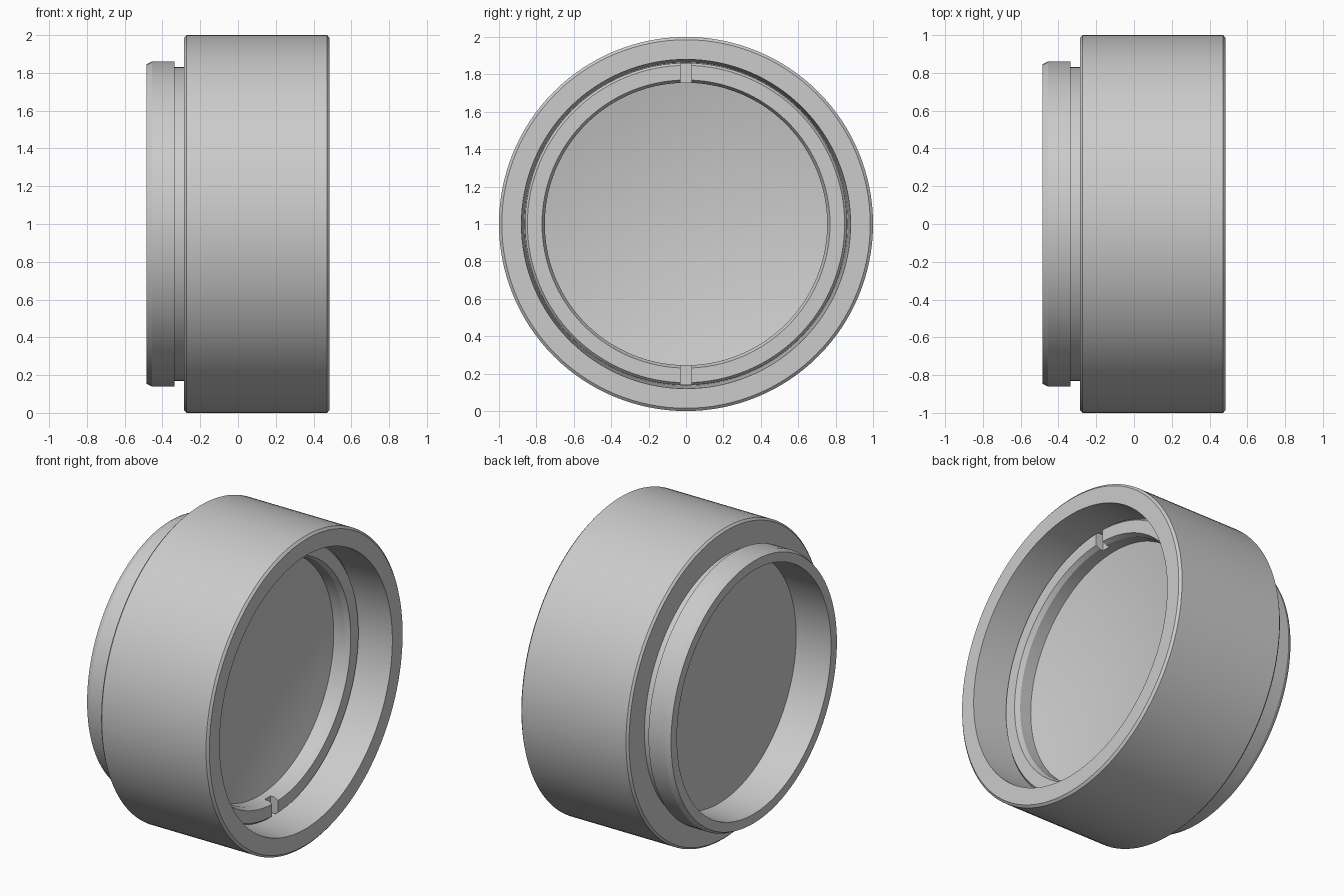
import bpy, bmesh, math

old = bpy.data.objects.get("Cube")
if old:
    bpy.data.objects.remove(old, do_unlink=True)

grey = bpy.data.materials.new("plain grey")
grey.use_nodes = True
colour = (0.6, 0.6, 0.6, 1)
grey.diffuse_color = colour
grey.node_tree.nodes["Principled BSDF"].inputs["Base Color"].default_value = colour

SEGMENTS = 128


def lathe(name, profile, closed=True):
    """Spin a profile of (x, radius) points around the x axis at z = 1."""
    bm = bmesh.new()
    verts = [bm.verts.new((x, 0, r)) for x, r in profile]
    edges = [bm.edges.new(pair) for pair in zip(verts, verts[1:])]
    if closed:
        edges.append(bm.edges.new((verts[-1], verts[0])))
    bmesh.ops.spin(bm, geom=verts + edges, cent=(0, 0, 0), axis=(1, 0, 0),
                   angle=2 * math.pi, steps=SEGMENTS, use_merge=True)
    bmesh.ops.remove_doubles(bm, verts=bm.verts, dist=1e-5)
    bmesh.ops.recalc_face_normals(bm, faces=bm.faces)
    mesh = bpy.data.meshes.new(name)
    bm.to_mesh(mesh)
    bm.free()
    mesh.materials.append(grey)
    obj = bpy.data.objects.new(name, mesh)
    obj.location.z = 1
    bpy.context.collection.objects.link(obj)
    return obj


def select_only(obj):
    bpy.ops.object.select_all(action="DESELECT")
    obj.select_set(True)
    bpy.context.view_layer.objects.active = obj


# Barrel with rear mounting flange, neck and tapered front bore
barrel = lathe("barrel", [
    (-0.485, 0.845), (-0.455, 0.86), (-0.335, 0.86), (-0.335, 0.83), (-0.285, 0.83),
    (-0.285, 0.987), (-0.272, 1.0), (0.472, 1.0), (0.485, 0.985), (0.485, 0.88),
    (0.15, 0.864), (0.15, 0.755), (-0.24, 0.755), (-0.24, 0.78), (-0.485, 0.785)])

# Retaining ring that clamps the lens
ring = lathe("retaining_ring", [
    (0.14, 0.861), (0.25, 0.861), (0.265, 0.848), (0.265, 0.77),
    (0.235, 0.755), (0.14, 0.755)])

# Two opposite spanner slots, cut by one long bar
bpy.ops.mesh.primitive_cube_add(size=1, location=(0.265, 0, 1))
cutter = bpy.context.object
cutter.name = "slot_cutter"
cutter.scale = (0.11, 0.06, 1.9)
cutter.hide_render = True
slots = ring.modifiers.new("slots", "BOOLEAN")
slots.operation = "DIFFERENCE"
slots.solver = "EXACT"
slots.object = cutter
select_only(ring)
bpy.ops.object.modifier_apply(modifier="slots")
bpy.data.objects.remove(cutter, do_unlink=True)

# Lens: flat at the rear, concave at the front
RADIUS, SAG, STEPS = 0.758, 0.09, 12
bowl = [(0.155 - SAG * (1 - (i / STEPS) ** 2), RADIUS * i / STEPS)
        for i in range(STEPS, -1, -1)]
lens = lathe("lens", [(-0.24, 0), (-0.24, RADIUS)] + bowl, closed=False)

for obj in (barrel, ring, lens):
    select_only(obj)
    bpy.ops.object.shade_smooth_by_angle(angle=math.radians(25))
